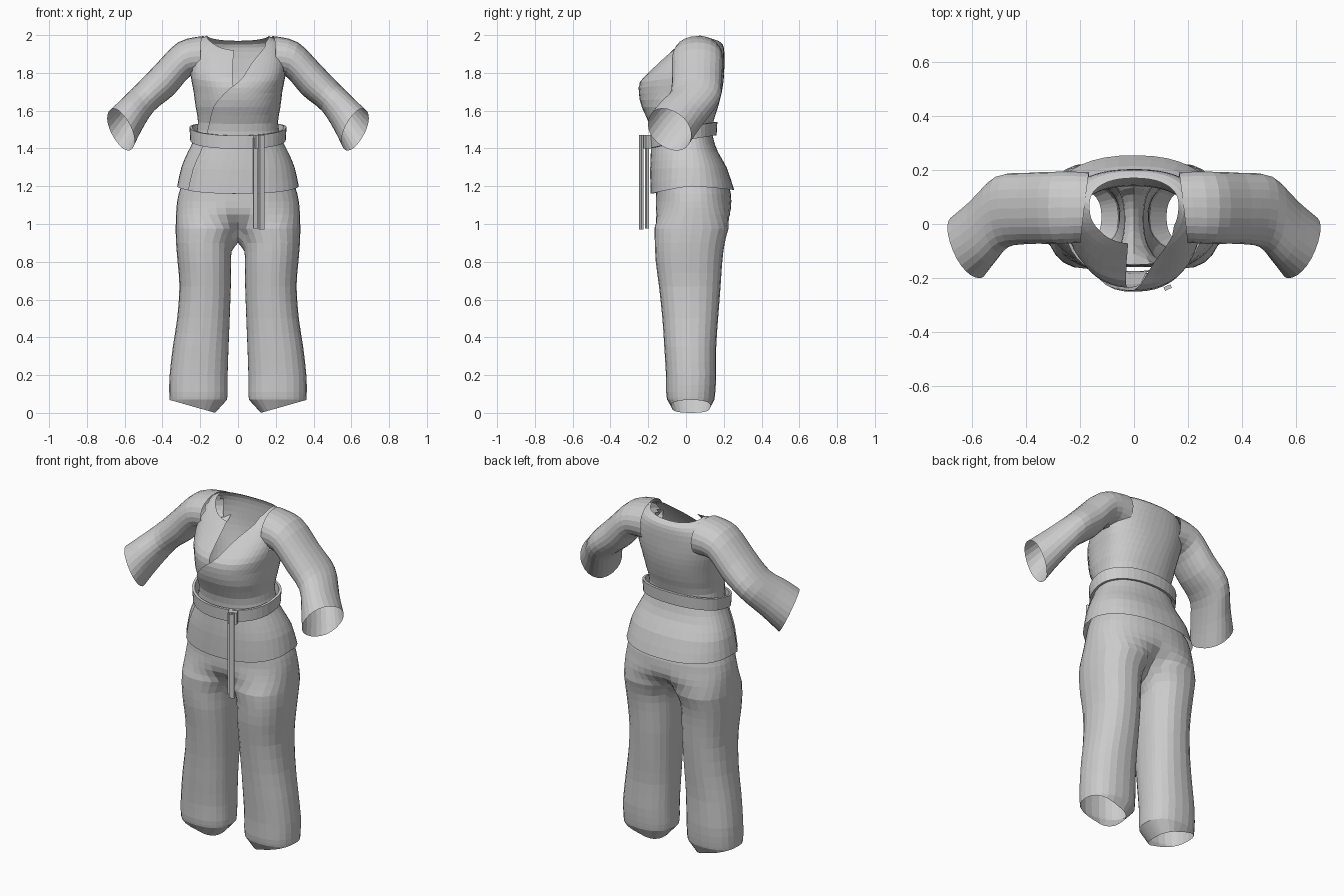
import bpy, bmesh
from math import sin, cos, radians, pi
from mathutils import Vector

if "Cube" in bpy.data.objects:
    bpy.data.objects.remove(bpy.data.objects["Cube"])


def spline(rows, n=2):
    """Catmull-Rom interpolation of a table of section parameters."""
    out = []
    for i in range(len(rows) - 1):
        p0, p1 = rows[max(i - 1, 0)], rows[i]
        p2, p3 = rows[i + 1], rows[min(i + 2, len(rows) - 1)]
        for k in range(n):
            t = k / n
            out.append([0.5 * (2 * b + (c - a) * t + (2 * a - 5 * b + 4 * c - d) * t * t
                               + (3 * b - a - 3 * c + d) * t ** 3)
                        for a, b, c, d in zip(p0, p1, p2, p3)])
    return out + [list(rows[-1])]


def sp(v, e=0.87):
    """Signed power, for slightly squared ellipses."""
    return (abs(v) ** e) * (1 if v >= 0 else -1)


def loft(bm, rings, closed=True):
    vs = [[bm.verts.new(p) for p in r] for r in rings]
    n = len(vs[0])
    for a, b in zip(vs, vs[1:]):
        for i in range(n if closed else n - 1):
            j = (i + 1) % n
            bm.faces.new((a[i], a[j], b[j], b[i]))
    return vs


def finish(bm, name, mirror=False):
    bmesh.ops.remove_doubles(bm, verts=bm.verts, dist=0.0005)
    bmesh.ops.recalc_face_normals(bm, faces=bm.faces)
    me = bpy.data.meshes.new(name)
    bm.to_mesh(me)
    bm.free()
    ob = bpy.data.objects.new(name, me)
    bpy.context.collection.objects.link(ob)
    if mirror:
        m = ob.modifiers.new("Mirror", 'MIRROR')
        m.merge_threshold = 0.001
    return ob


# Jacket body: one sheet per level, from the outer lapel round the back to the inner lapel
# z front, z side, z back, half width, y front, y back, y centre, start and end angle
body = [
    (1.160, 1.200, 1.18, .322, -.188, .255, .03, -143, 285),
    (1.29, 1.30, 1.30, .300, -.190, .215, .03, -140, 285),
    (1.37, 1.38, 1.38, .266, -.187, .170, .02, -137, 285),
    (1.45, 1.46, 1.46, .228, -.185, .143, .01, -137, 285),
    (1.53, 1.54, 1.54, .212, -.195, .145, .00, -133, 280),
    (1.62, 1.62, 1.62, .225, -.235, .170, .00, -122, 275),
    (1.69, 1.70, 1.70, .235, -.250, .190, .02, -105, 268),
    (1.75, 1.78, 1.77, .250, -.245, .200, .04, -90, 265),
    (1.80, 1.86, 1.84, .255, -.200, .203, .06, -83, 265),
    (1.85, 1.93, 1.91, .240, -.150, .203, .07, -75, 265),
    (1.89, 1.975, 1.95, .210, -.110, .195, .07, -60, 265),
    (1.92, 1.998, 1.97, .165, -.080, .170, .07, -28, 264),
]
bm = bmesh.new()
rings = []
for zf, zs, zb, w, yf, yb, yc, a0, a1 in spline(body):
    ring = []
    for i in range(49):
        d = a0 + (a1 - a0) * i / 48
        c, s = sp(cos(radians(d))), sp(sin(radians(d)))
        k = 1 - 0.05 * min(max((d - 195) / 25, 0), 1)   # tuck the inner lapel under
        y = yc + s * k * ((yb - yc) if s > 0 else (yc - yf))
        z = zs + ((zb if s > 0 else zf) - zs) * abs(s) ** 1.3
        ring.append(Vector((w * c * k, y, z)))
    rings.append(ring)
loft(bm, rings, closed=False)
# open the armholes
holes = []
for f in bm.faces:
    p = f.calc_center_median()
    if abs(p.x) > .205 and ((p.y - .06) / .115) ** 2 + ((p.z - 1.88) / .085) ** 2 < 1:
        holes.append(f)
bmesh.ops.delete(bm, geom=holes, context='FACES')
finish(bm, "jacket_body")

# Sleeves: centre, up axis, forward axis, two radii
arm = [
    (.182, .062, 1.887, .02, 0, 1, .12, -1, 0, .108, .132),
    (.285, .060, 1.872, .35, 0, .93, 0, -1, 0, .095, .134),
    (.390, .058, 1.762, .51, 0, .86, 0, -1, 0, .093, .132),
    (.490, .045, 1.670, .55, .05, .83, -.08, -1, .05, .084, .134),
    (.562, -.028, 1.580, .53, .10, .83, -.18, -.9, .25, .098, .127),
    (.620, -.087, 1.500, .54, .17, .83, -.25, -.85, .38, .118, .127),
]
bm = bmesh.new()
rings = []
for r in spline(arm, 3):
    c, u, v = Vector(r[0:3]), Vector(r[3:6]).normalized(), Vector(r[6:9]).normalized()
    rings.append([c + u * r[9] * sp(cos(a), .93) + v * r[10] * sp(sin(a), .93)
                  for a in (2 * pi * i / 24 for i in range(24))])
loft(bm, rings)
finish(bm, "sleeves", mirror=True)

# Trousers: half hip sheet blending into a leg tube, mirrored
# z, inner x, outer x, y front, y back, blend from hip shape to leg shape
hips = [
    (1.36, 0, .225, -.150, .140, 0),
    (1.28, 0, .262, -.155, .185, 0),
    (1.20, 0, .302, -.157, .228, 0),
    (1.12, 0, .322, -.160, .240, 0),
    (1.05, 0, .328, -.170, .246, .25),
    (.975, 0, .330, -.167, .225, 1),
]
legs = [
    (.975, 0, .330, -.167, .225, 1),
    (.90, .033, .328, -.165, .205, 1),
    (.80, .036, .320, -.160, .192, 1),
    (.67, .038, .310, -.143, .183, 1),
    (.50, .044, .322, -.125, .170, 1),
    (.35, .050, .345, -.115, .160, 1),
    (.20, .055, .362, -.106, .160, 1),
    (.11, .055, .364, -.105, .155, 1),
    (.07, .058, .362, -.100, .150, 1),
]
OUT, INN, SPLIT = 20, 7, 150


def leg_point(row, deg):
    z, xi, xo, yf, yb, _ = row
    a = radians(deg)
    return Vector(((xi + xo) / 2 + (xo - xi) / 2 * sp(cos(a)),
                   (yf + yb) / 2 + (yb - yf) / 2 * sp(sin(a)), z))


def half_ring(row):
    z, _, w, yf, yb, blend = row
    pts = []
    for i in range(OUT + 1):
        t = 2 * i / OUT - 1
        a = radians(90 * t)
        hip = Vector((w * sp(cos(a), .85), (yf + yb) / 2 + (yb - yf) / 2 * sp(sin(a)), z))
        pts.append(hip.lerp(leg_point(row, SPLIT * t), blend))
    pts[0].x = pts[-1].x = 0
    return pts


bm = bmesh.new()
top = [half_ring(r) for r in spline(hips)]
loft(bm, top, closed=False)
# crotch seam dips below the split of the legs
a, b = top[-1][-1], top[-1][0]
seam = []
for i in range(INN):
    t = (i + 1) / (INN + 1)
    p = a.lerp(b, t)
    p.z -= .075 * sin(pi * t) ** .6
    seam.append(p)
rings = [top[-1] + seam]
inner = [SPLIT + (360 - 2 * SPLIT) * (i + 1) / (INN + 1) for i in range(INN)]
for row in spline(legs)[1:]:
    ring = [leg_point(row, SPLIT * (2 * i / OUT - 1)) for i in range(OUT + 1)]
    ring += [leg_point(row, d) for d in inner]
    # ease the inner thigh down from the crotch seam
    if row[0] > .80:
        for p, s in zip(ring[OUT + 1:], seam):
            p.z = .80 + (p.z - .80) * (s.z - .80) / .175
    rings.append(ring)
# uneven hem, high on the outside and curling in on the inside
hem = [p.copy() for p in rings[-1]]
for p in hem:
    f = max(0, min(1, (.36 - p.x) / .14))
    p.x += .062 * max(0, (.22 - p.x) / .16) ** 1.3
    p.y += (.03 - p.y) * .2 * f
    p.z = max(0.0, .068 * (p.x - .12) / .24)
rings.append(hem)
loft(bm, rings)
finish(bm, "trousers", mirror=True)

# Belt band, lower at the front
bm = bmesh.new()
rings = []
for dz, grow in ((-.035, 0), (.035, .004)):
    ring = []
    for i in range(40):
        c, s = sp(cos(2 * pi * i / 40), .92), sp(sin(2 * pi * i / 40), .92)
        y = s * ((.162 if s > 0 else .205) + grow)
        z = 1.480 + (.025 if s > 0 else .047) * s
        ring.append(Vector(((.253 + grow) * c, y, z + dz)))
    rings.append(ring)
loft(bm, rings)
belt = finish(bm, "belt")
m = belt.modifiers.new("Thickness", 'SOLIDIFY')
m.thickness = .014


# Belt knot and the two hanging ends
def box(name, loc, size, rz):
    bpy.ops.mesh.primitive_cube_add(size=1, location=loc, rotation=(0, 0, radians(rz)))
    ob = bpy.context.object
    ob.name = name
    ob.scale = size


box("belt_knot", (.112, -.208, 1.435), (.05, .03, .07), 25)
box("belt_end_inner", (.092, -.207, 1.215), (.024, .014, .48), 20)
box("belt_end_outer", (.125, -.236, 1.22), (.028, .014, .50), 25)
